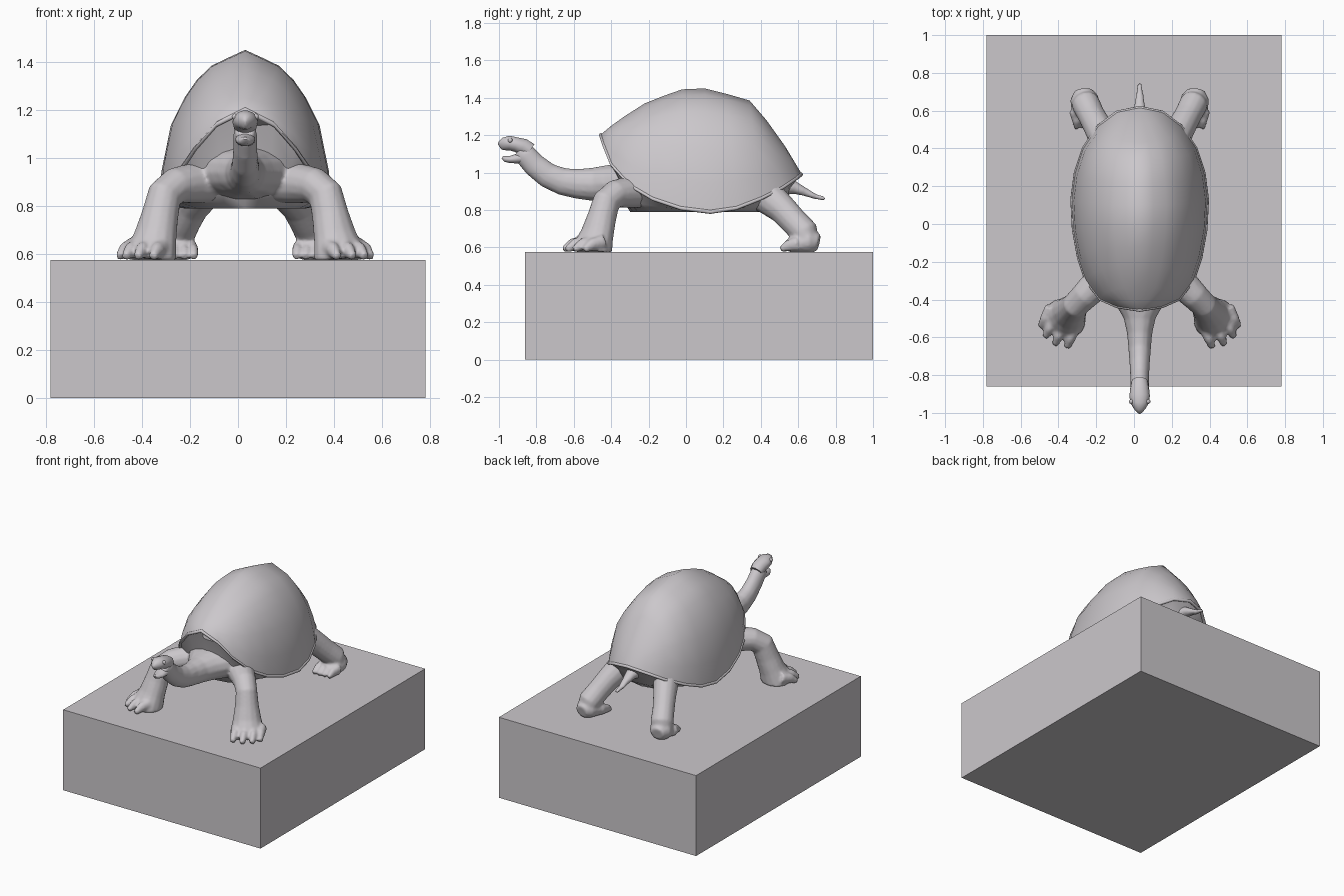
import bpy, bmesh, math
from mathutils import Vector

if "Cube" in bpy.data.objects:
    bpy.data.objects.remove(bpy.data.objects["Cube"])

CX = 0.03  # tortoise stands slightly off the plinth centre
stone = bpy.data.materials.new("pale_grey_stone")
stone.diffuse_color = (0.60, 0.575, 0.60, 1)
stone.use_nodes = True
stone.node_tree.nodes["Principled BSDF"].inputs["Base Color"].default_value = stone.diffuse_color


def loft(bm, rows, closed=True, caps=True):
    vs = [[bm.verts.new(p) for p in r] for r in rows]
    n = len(rows[0])
    for a, b in zip(vs, vs[1:]):
        for i in range(n if closed else n - 1):
            j = (i + 1) % n
            bm.faces.new((a[i], a[j], b[j], b[i]))
    if caps:
        bm.faces.new(vs[0])
        bm.faces.new(vs[-1])


def tube(bm, path, side=(1, 0, 0), mirror=1, n=14):
    """path entries: x, y, z, half width along side, half depth"""
    pts = [Vector(p[:3]) for p in path]
    rows = []
    for i, p in enumerate(path):
        t = (pts[min(i + 1, len(pts) - 1)] - pts[max(i - 1, 0)]).normalized()
        s = Vector(side)
        s = (s - t * s.dot(t)).normalized()
        u = t.cross(s)
        ring = []
        for k in range(n):
            a = 2 * math.pi * k / n
            v = pts[i] + s * p[3] * math.cos(a) + u * p[4] * math.sin(a)
            ring.append((v.x * mirror, v.y, v.z))
        rows.append(ring)
    loft(bm, rows)


def finish(name, bm, x=CX, angle=50):
    bmesh.ops.remove_doubles(bm, verts=bm.verts, dist=0.0005)
    bmesh.ops.recalc_face_normals(bm, faces=bm.faces)
    me = bpy.data.meshes.new(name)
    bm.to_mesh(me)
    bm.free()
    me.materials.append(stone)
    ob = bpy.data.objects.new(name, me)
    bpy.context.collection.objects.link(ob)
    ob.location.x = x
    if angle:
        bpy.ops.object.select_all(action='DESELECT')
        ob.select_set(True)
        bpy.context.view_layer.objects.active = ob
        bpy.ops.object.shade_smooth_by_angle(angle=math.radians(angle))
    return ob


# plinth
bm = bmesh.new()
bmesh.ops.create_cube(bm, size=1)
for v in bm.verts:
    v.co = (v.co.x * 1.56, v.co.y * 1.86 + 0.07, (v.co.z + 0.5) * 0.575)
finish("plinth", bm, 0, 0)

# shell: ribs run from the back ridge down to the rim
rim = [(0, -.46, 1.20), (.12, -.44, 1.14), (.21, -.40, 1.04), (.285, -.30, .93),
       (.325, -.18, .86), (.352, -.03, .81), (.36, .13, .79), (.342, .27, .81),
       (.30, .40, .86), (.22, .52, .92), (.12, .595, .97), (0, .62, .99)]
ridge = [(-.46, 1.20), (-.40, 1.25), (-.33, 1.30), (-.22, 1.37), (-.12, 1.41), (-.02, 1.445),
         (.10, 1.45), (.22, 1.42), (.34, 1.385), (.43, 1.28), (.53, 1.14), (.62, .99)]
bulge = [(0, 0), (.2, .05), (.39, .10), (.56, .19), (.70, .30), (.86, .475), (.97, .77), (1, 1)]
bm = bmesh.new()
rows = []
for (hw, y, z), (ry, rz) in zip(rim, ridge):
    half = [(hw * a, ry + (y - ry) * b, rz + (z - rz) * b) for a, b in bulge]
    rows.append([(-p[0], p[1], p[2]) for p in half[:0:-1]] + half)
loft(bm, rows, closed=False, caps=False)
finish("shell", bm)

# rim lip and belly share the rim outline
loop = rim + [(-x, y, z) for x, y, z in rim[-2:0:-1]]


def inset(s, drop, low):
    return [(x * s, .08 + (y - .08) * s, z + (low - z) * drop) for x, y, z in loop]


bm = bmesh.new()
lip = []
for k in range(9):
    a = 2 * math.pi * k / 8
    lip.append([(x * (1 + .03 * math.cos(a)), .08 + (y - .08) * (1 + .02 * math.cos(a)),
                 z + .011 * math.sin(a)) for x, y, z in inset(.99, 0, 0)])
loft(bm, lip, caps=False)
finish("shell_rim", bm)

bm = bmesh.new()
loft(bm, [inset(.985, 0, 0), inset(.90, .35, .80), inset(.84, .75, .80), inset(.70, 1, .79)])
finish("belly", bm)

# skin: neck, tail, legs and toes fused into one smooth surface
bm = bmesh.new()
tube(bm, [(0, -.15, .96, .22, .12), (0, -.33, .94, .19, .115), (0, -.43, .94, .125, .10),
          (0, -.50, .937, .085, .09), (0, -.58, .94, .067, .081), (0, -.66, .952, .06, .074),
          (0, -.74, .985, .054, .068), (0, -.81, 1.04, .05, .064), (0, -.86, 1.095, .05, .060),
          (0, -.895, 1.12, .04, .045)])
tube(bm, [(0, .48, .93, .07, .06), (0, .58, .92, .04, .035), (0, .64, .895, .027, .022),
          (0, .69, .872, .02, .015), (0, .745, .86, .012, .01)])
for m in (1, -1):
    # front leg, with four splayed toes
    tube(bm, [(.12, -.22, .90, .11, .09), (.22, -.31, .895, .085, .085),
              (.29, -.38, .885, .075, .075), (.335, -.425, .845, .07, .078),
              (.355, -.45, .76, .078, .078), (.375, -.475, .67, .095, .085),
              (.39, -.495, .61, .11, .10), (.395, -.50, .57, .115, .10)],
         side=(.77, .64, 0), mirror=m)
    for tx, ty in ((.525, -.545), (.50, -.60), (.45, -.64), (.385, -.655)):
        bx, by = .40 + (tx - .45) * .9, -.50 + (ty + .61) * .9
        tube(bm, [(bx, by, .63, .035, .04),
                  (bx + (tx - bx) * .6, by + (ty - by) * .6, .615, .027, .033),
                  (tx, ty, .588, .017, .017)], side=(.77, .64, 0), mirror=m, n=10)
    # hind leg, foot and toes
    tube(bm, [(.13, .34, .92, .11, .11), (.18, .44, .87, .085, .095),
              (.225, .52, .80, .075, .078), (.255, .575, .74, .072, .075),
              (.285, .635, .68, .075, .075), (.295, .65, .63, .07, .06)],
         side=(.9, -.43, 0), mirror=m)
    tube(bm, [(.30, .71, .625, .045, .045), (.295, .67, .635, .075, .068),
              (.28, .60, .62, .08, .055), (.27, .555, .61, .075, .04)], mirror=m)
    for k in range(4):
        x = .215 + k * .04
        tube(bm, [(x + .01, .60, .62, .03, .04), (x, .54, .607, .021, .03),
                  (x - .003, .505, .59, .014, .015)], mirror=m, n=10)
for v in bm.verts:
    v.co.z = max(v.co.z, .572)  # flat soles
skin = finish("neck_legs_tail", bm, angle=0)
rem = skin.modifiers.new("fuse", 'REMESH')
rem.mode = 'VOXEL'
rem.voxel_size = .0095
rem.use_smooth_shade = True
sm = skin.modifiers.new("soften", 'SMOOTH')
sm.factor = .5
sm.iterations = 4

# head with hooked beak, and open lower jaw
bm = bmesh.new()
tube(bm, [(0, -.835, 1.115, .044, .045), (0, -.87, 1.138, .05, .045), (0, -.91, 1.15, .054, .04),
          (0, -.945, 1.158, .05, .04), (0, -.972, 1.152, .035, .036),
          (0, -.99, 1.143, .018, .026), (0, -.997, 1.138, .006, .016)])
finish("head", bm)
bm = bmesh.new()
tube(bm, [(0, -.85, 1.085, .04, .04), (0, -.90, 1.075, .042, .027), (0, -.94, 1.07, .036, .02),
          (0, -.968, 1.073, .022, .016), (0, -.982, 1.082, .008, .007)])
finish("lower_jaw", bm)
bm = bmesh.new()
for m in (1, -1):
    geo = bmesh.ops.create_uvsphere(bm, u_segments=10, v_segments=6, radius=.013)
    for v in geo["verts"]:
        v.co += Vector((.044 * m, -.94, 1.172))
finish("eyes", bm)
